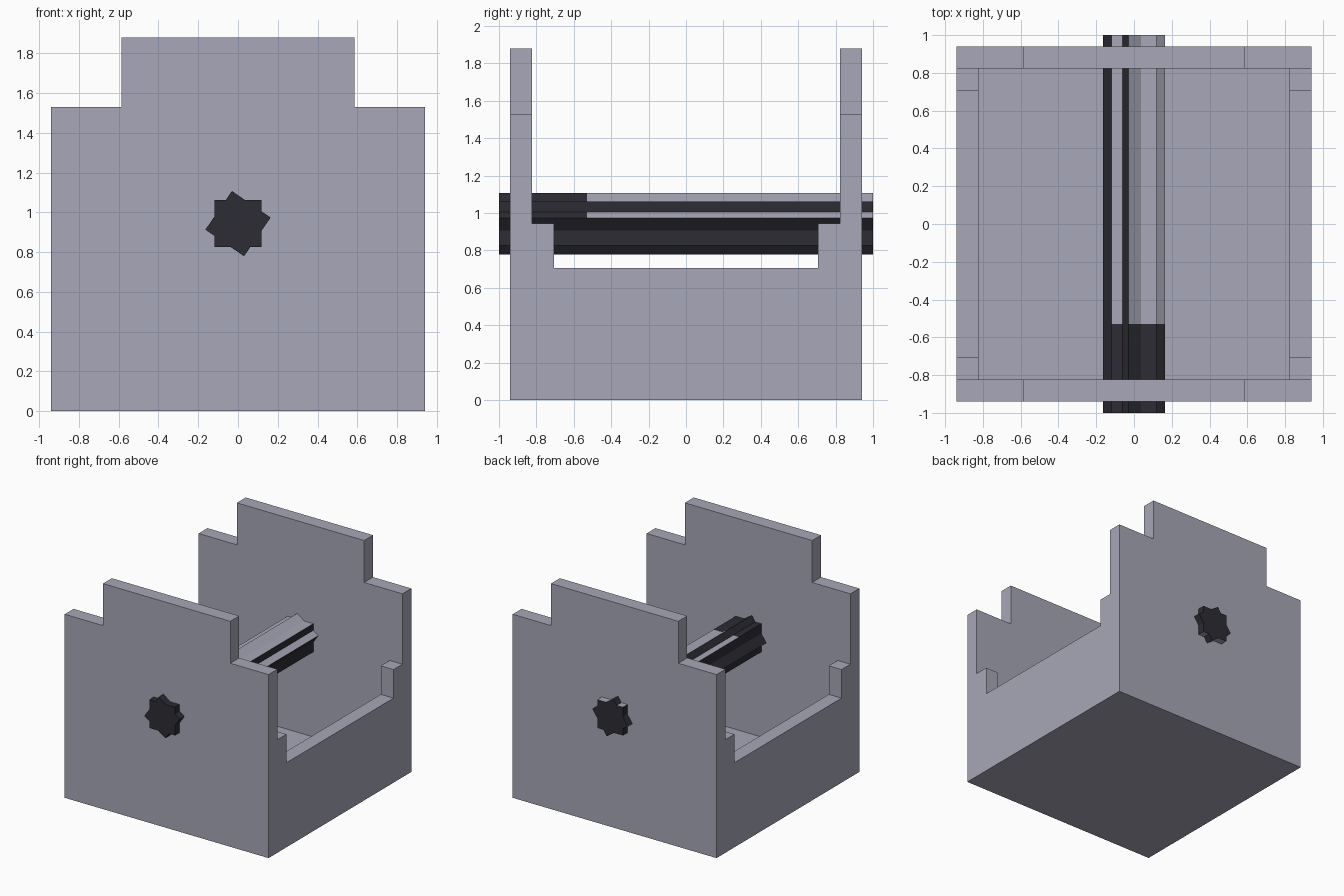
import bpy, bmesh, math
from mathutils import Matrix, Vector

cube = bpy.data.objects.get("Cube")
if cube:
    bpy.data.objects.remove(cube, do_unlink=True)


def make_material(name, rgb):
    mat = bpy.data.materials.new(name)
    mat.use_nodes = True
    mat.diffuse_color = (*rgb, 1)
    mat.node_tree.nodes["Principled BSDF"].inputs["Base Color"].default_value = (*rgb, 1)
    return mat


grey = make_material("lavender grey", (0.39, 0.386, 0.48))
dark = make_material("charcoal", (0.026, 0.025, 0.034))

W = 0.94        # half width of the box
T = 0.117       # panel thickness
IN = W - T      # inner half width


def finish(bm, name, mats):
    bmesh.ops.recalc_face_normals(bm, faces=bm.faces)
    mesh = bpy.data.meshes.new(name)
    bm.to_mesh(mesh)
    bm.free()
    for mat in mats:
        mesh.materials.append(mat)
    obj = bpy.data.objects.new(name, mesh)
    bpy.context.collection.objects.link(obj)
    return obj


def panel(name, half_outline, axis, start, depth):
    """Mirror a half outline (u, z), then extrude it along x or y."""
    outline = half_outline + [(-u, z) for u, z in reversed(half_outline)]
    bm = bmesh.new()
    place = (lambda u, z: (start, u, z)) if axis == "x" else (lambda u, z: (u, start, z))
    face = bm.faces.new([bm.verts.new(place(u, z)) for u, z in outline])
    out = bmesh.ops.extrude_face_region(bm, geom=[face])
    shift = Vector((depth, 0, 0)) if axis == "x" else Vector((0, depth, 0))
    bmesh.ops.translate(bm, vec=shift,
                        verts=[g for g in out["geom"] if isinstance(g, bmesh.types.BMVert)])
    return finish(bm, name, [grey])


# Stepped end walls
end_outline = [(W, 0), (W, 1.53), (0.587, 1.53), (0.587, 1.88)]
panel("front_wall", end_outline, "y", -W, T)
panel("back_wall", end_outline, "y", IN, T)

# Notched side walls
side_outline = [(IN, 0), (IN, 0.943), (0.705, 0.943), (0.705, 0.705)]
panel("right_wall", side_outline, "x", -W, T)
panel("left_wall", side_outline, "x", IN, T)

# Floor
panel("floor", [(IN, 0), (IN, T)], "y", -IN, 2 * IN)


# Axle made of two square bars crossed into an eight-pointed star
def square_bar(name, angle):
    bm = bmesh.new()
    bmesh.ops.create_cube(bm, size=1, matrix=Matrix.Diagonal((0.236, 2, 0.236, 1)))
    bmesh.ops.bisect_plane(bm, geom=bm.verts[:] + bm.edges[:] + bm.faces[:],
                           plane_co=(0, -0.53, 0), plane_no=(0, 1, 0))
    # Upper and lower faces behind the dark front section are grey
    bm.normal_update()
    for f in bm.faces:
        pale = abs(f.normal.z) > 0.9 and f.calc_center_median().y > -0.53
        f.material_index = 1 if pale else 0
    bmesh.ops.transform(bm, verts=bm.verts, matrix=Matrix.Translation((0, 0, 0.943))
                        @ Matrix.Rotation(angle, 4, "Y"))
    return finish(bm, name, [dark, grey])


square_bar("axle_upright_bar", 0)
square_bar("axle_turned_bar", math.radians(34.5))
